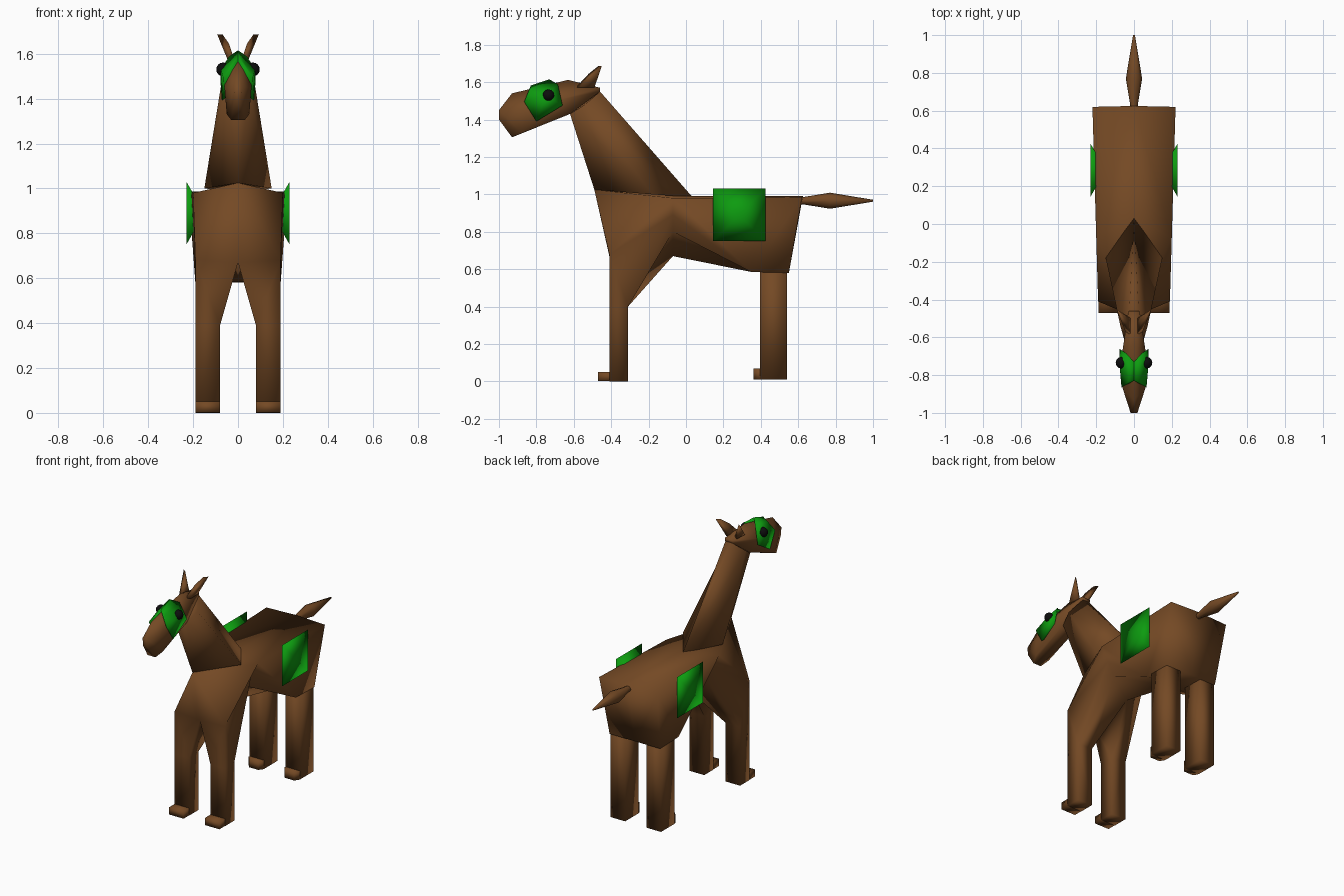
import bpy, bmesh, math
from mathutils import Matrix

old = bpy.data.objects.get("Cube")
if old:
    bpy.data.objects.remove(old, do_unlink=True)


def material(name, rgb):
    m = bpy.data.materials.new(name)
    m.use_nodes = True
    m.diffuse_color = (*rgb, 1)
    bsdf = m.node_tree.nodes["Principled BSDF"]
    bsdf.inputs["Base Color"].default_value = (*rgb, 1)
    bsdf.inputs["Roughness"].default_value = 0.8
    return m


BROWN = material("brown coat", (0.175, 0.067, 0.018))
GREEN = material("green cloth", (0.004, 0.33, 0.005))
BLACK = material("black eye", (0.004, 0.004, 0.004))


def finish(bm, name, mat):
    bmesh.ops.recalc_face_normals(bm, faces=bm.faces)
    for f in bm.faces:
        f.smooth = True
    me = bpy.data.meshes.new(name)
    bm.to_mesh(me)
    bm.free()
    me.materials.append(mat)
    ob = bpy.data.objects.new(name, me)
    bpy.context.collection.objects.link(ob)


def hull(name, pts, mat, mirrored=False):
    """Solid wrapped around the points, with their mirror images if asked."""
    bm = bmesh.new()
    pts = list(pts)
    if mirrored:
        pts += [(-x, y, z) for x, y, z in pts if x]
    verts = [bm.verts.new(p) for p in pts]
    bmesh.ops.convex_hull(bm, input=verts)
    loose = [v for v in bm.verts if not v.link_faces]
    bmesh.ops.delete(bm, geom=loose, context='VERTS')
    finish(bm, name, mat)


def mirrored_mesh(name, points, faces, mat):
    """Left half from lettered points; the right half is its reflection."""
    bm = bmesh.new()
    for s in (1, -1):
        v = {k: bm.verts.new((s * x, y, z)) for k, (x, y, z) in points.items()}
        for face in faces.split():
            bm.faces.new([v[k] for k in face])
    bmesh.ops.remove_doubles(bm, verts=bm.verts, dist=1e-4)
    finish(bm, name, mat)


def box(x, y, z):
    return [(a, b, c) for a in x for b in y for c in z]


# body with front legs
mirrored_mesh("body", {
    "A": (0, -.49, 1.025), "B": (.19, -.41, .68), "C": (0, -.41, .67),
    "D": (.08, -.41, .39), "E": (.19, -.41, .39),
    "F": (.08, -.31, .40), "G": (.19, -.31, .40),
    "d": (.08, -.41, 0), "e": (.19, -.41, 0),
    "f": (.08, -.31, 0), "g": (.19, -.31, 0),
    "H": (0, -.07, .67), "I": (.1, -.07, .80), "R": (.15, -.07, .89),
    "J": (.2, -.07, .98), "K": (0, .03, .99),
    "L": (.22, .62, .985), "M": (0, .625, .99),
    "N": (.19, .55, .58), "O": (0, .55, .58),
    "S": (.19, .35, .585), "Q": (0, .35, .585),
}, "ABC BEDC AJB JRB RIGB BGE AJK IHFG CDFH JLSR RSI LNS ISQH SNOQ LMON "
   "JLMK DEed EGge GFfg FDdf degf", BROWN)

# neck, with hollowed sides behind
mirrored_mesh("neck", {
    "A": (0, -.49, 1.025), "S": (.15, -.18, 1.0), "K": (0, .035, .985),
    "T": (.05, -.62, 1.43), "t": (0, -.62, 1.43),
    "W": (.072, -.54, 1.48), "B": (.025, -.46, 1.55), "b": (0, -.46, 1.55),
}, "ATt AST SWT SKW KBW KbB TWBbt ASK", BROWN)

# head
hull("head", [(.018, -1.0, 1.45), (.015, -1.0, 1.40),
              (0, -.93, 1.54), (.06, -.87, 1.45), (.03, -.93, 1.305),
              (.05, -.88, 1.33), (0, -.63, 1.612), (.065, -.7, 1.5),
              (.05, -.62, 1.43), (.03, -.46, 1.57), (.03, -.46, 1.55)],
     BROWN, True)

# tail: rings along its length
bm = bmesh.new()
SIDES = 8
rings = []
for y, r in ((.58, .02), (.63, .02), (.77, .043), (1.0, .005)):
    rings.append([bm.verts.new((r * math.cos(math.tau * i / SIDES), y,
                                .966 + r * math.sin(math.tau * i / SIDES)))
                  for i in range(SIDES)])
for a, b in zip(rings, rings[1:]):
    for i in range(SIDES):
        j = (i + 1) % SIDES
        bm.faces.new((a[i], a[j], b[j], b[i]))
bm.faces.new(rings[0])
bm.faces.new(rings[-1])
finish(bm, "tail", BROWN)

# paired parts
for s, side in ((1, "left"), (-1, "right")):
    def sided(pts):
        return [(s * x, y, z) for x, y, z in pts]

    # half of the roof-shaped face mask
    hull(side + "_face_mask", sided([
        (0, -.83, 1.582), (0, -.73, 1.615), (0, -.78, 1.45),
        (.03, -.835, 1.555), (.066, -.865, 1.495), (.076, -.75, 1.53),
        (.04, -.685, 1.588), (.078, -.66, 1.475), (.072, -.80, 1.39)]), GREEN)

    hull(side + "_ear", sided([
        (.015, -.59, 1.57), (.045, -.57, 1.57), (.015, -.5, 1.57),
        (.04, -.49, 1.57), (.04, -.52, 1.645), (.058, -.48, 1.62),
        (.093, -.45, 1.687), (.068, -.47, 1.685)]), BROWN)

    # legs and toes
    hull(side + "_front_toe",
         sided(box((.081, .189), (-.47, -.35), (.001, .05))), BROWN)
    hull(side + "_hind_leg",
         sided(box((.08, .19), (.395, .54), (.01, .68))), BROWN)
    hull(side + "_hind_toe", sided(
        box((.081, .189), (.385, .45), (.011, .068)) +
        box((.1, .17), (.36, .45), (.011, .068))), BROWN)

    # eye
    bm = bmesh.new()
    bmesh.ops.create_uvsphere(
        bm, u_segments=12, v_segments=8, radius=.031,
        matrix=Matrix.Translation((s * .066, -.735, 1.53)))
    finish(bm, side + "_eye", BLACK)

    # saddle panel: square face outward, tapering into the flank
    bm = bmesh.new()
    place = (Matrix.Translation((s * .19, .285, .89))
             @ Matrix.Rotation(-s * math.pi / 2, 4, 'Y')
             @ Matrix.Rotation(math.pi / 4, 4, 'Z'))
    bmesh.ops.create_cone(bm, cap_ends=True, cap_tris=True, segments=4,
                          radius1=.14 * math.sqrt(2), radius2=0.001,
                          depth=.08, matrix=place)
    finish(bm, side + "_saddle_panel", GREEN)
